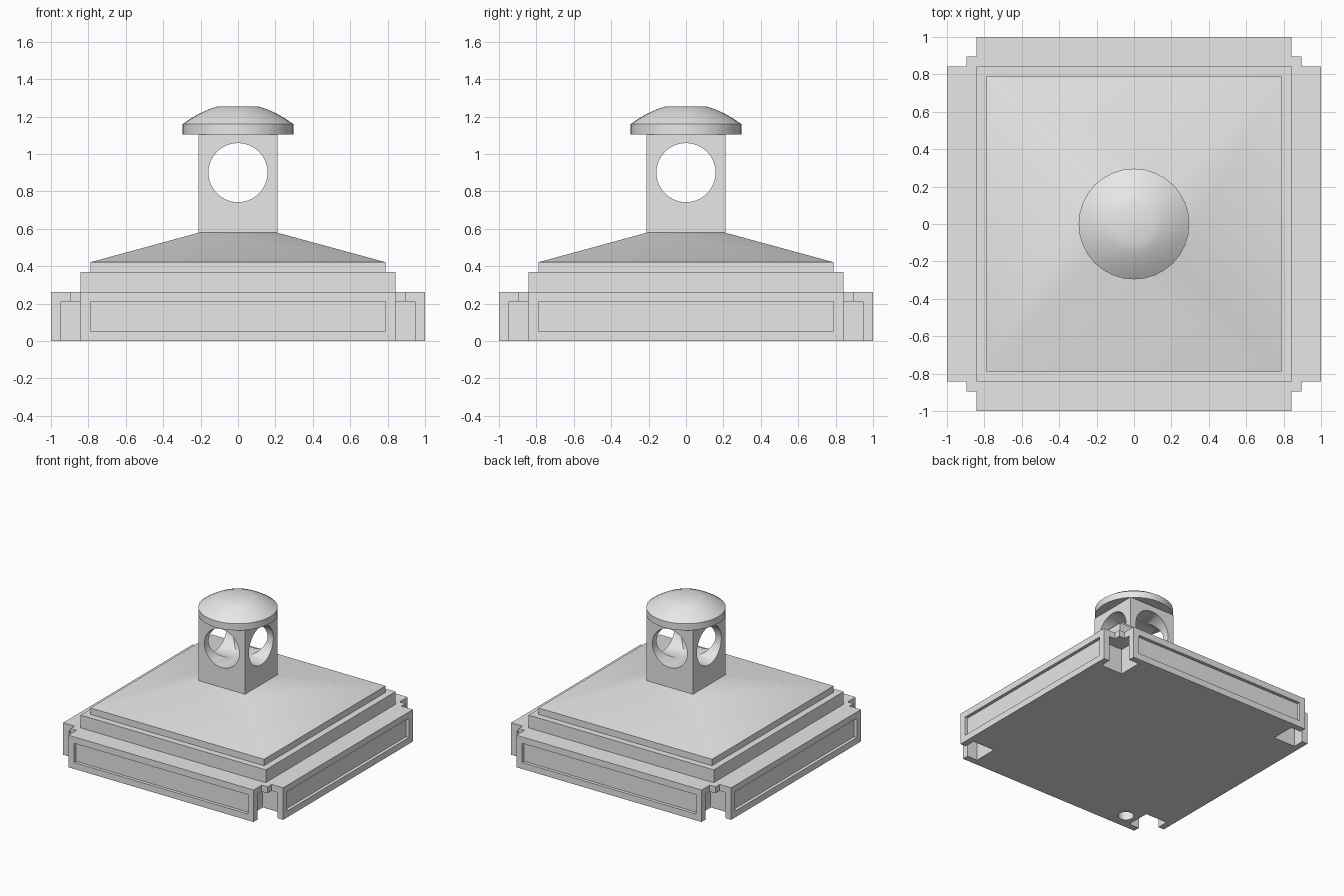
import bpy, bmesh, math
from mathutils import Matrix, Vector

if "Cube" in bpy.data.objects:
    bpy.data.objects.remove(bpy.data.objects["Cube"], do_unlink=True)

U = 1 / 19  # design module

stone = bpy.data.materials.new("light grey stone")
stone.use_nodes = True
GREY = (0.8, 0.8, 0.8, 1)
stone.diffuse_color = GREY
stone.node_tree.nodes["Principled BSDF"].inputs["Base Color"].default_value = GREY


def add_box(bm, lo, hi, turn=0):
    """Box between two corners, turned about the vertical axis by quarter turns."""
    lo, hi = Vector(lo), Vector(hi)
    size = hi - lo
    mat = (Matrix.Rotation(turn * math.pi / 2, 4, 'Z')
           @ Matrix.Translation((lo + hi) / 2) @ Matrix.Diagonal((*size, 1)))
    bmesh.ops.create_cube(bm, size=1, matrix=mat)


def add_cylinder(bm, radius, depth, matrix, sides=48):
    bmesh.ops.create_cone(bm, cap_ends=True, segments=sides, radius1=radius,
                          radius2=radius, depth=depth, matrix=matrix)


def finish(name, bm):
    bmesh.ops.recalc_face_normals(bm, faces=bm.faces)
    mesh = bpy.data.meshes.new(name)
    bm.to_mesh(mesh)
    bm.free()
    mesh.materials.append(stone)
    obj = bpy.data.objects.new(name, mesh)
    bpy.context.collection.objects.link(obj)
    return obj


def block(name, half, z0, z1):
    bm = bmesh.new()
    add_box(bm, (-half, -half, z0), (half, half, z1))
    return finish(name, bm)


def select(obj):
    bpy.ops.object.select_all(action='DESELECT')
    obj.select_set(True)
    bpy.context.view_layer.objects.active = obj


def cut(obj, bm):
    """Subtract the shapes in bm from the object."""
    cutter = finish("cutter", bm)
    cutter.hide_render = True
    mod = obj.modifiers.new("cut", 'BOOLEAN')
    mod.operation = 'DIFFERENCE'
    mod.solver = 'EXACT'
    mod.object = cutter
    select(obj)
    bpy.ops.object.modifier_apply(modifier=mod.name)
    bpy.data.objects.remove(cutter, do_unlink=True)


def smooth(obj):
    select(obj)
    bpy.ops.object.shade_smooth_by_angle(angle=math.radians(35))


# Plinth with stepped corners, corner pockets and sunken side panels
plinth = block("plinth", 1, 0, 5 * U)
corner_cuts = [
    ((16 * U, 17 * U, -1), (2, 2, 1)),
    ((17 * U, 16 * U, -1), (2, 2, 1)),
    ((16 * U, 16 * U, -1), (2, 2, 4 * U)),
    ((0.75, 0.75, -1), (18 * U, 18 * U, 4 * U)),
    ((-15 * U, -2, U), (15 * U, -1 + U / 2, 4 * U)),
]
for lo, hi in corner_cuts:
    bm = bmesh.new()
    for turn in range(4):
        add_box(bm, lo, hi, turn)
    cut(plinth, bm)

# Drain hole in the underside
bm = bmesh.new()
add_cylinder(bm, 0.06, 0.32, Matrix.Translation((-0.65, -0.87, 0)), 32)
cut(plinth, bm)
smooth(plinth)

# Stepped tiers
block("lower_tier", 16 * U, 5 * U, 7 * U)
block("upper_tier", 15 * U, 7 * U, 8 * U)

# Sloped roof
bm = bmesh.new()
bmesh.ops.create_cone(
    bm, cap_ends=False, segments=4, radius1=15 * U * math.sqrt(2),
    radius2=4 * U * math.sqrt(2), depth=3 * U,
    matrix=Matrix.Translation((0, 0, 9.5 * U)) @ Matrix.Rotation(math.pi / 4, 4, 'Z'))
smooth(finish("roof", bm))

# Square lantern pierced by a round opening each way
lantern = block("lantern", 4 * U, 11 * U, 21 * U)
for axis in 'XY':
    bm = bmesh.new()
    add_cylinder(bm, 3 * U, 1, Matrix.Translation((0, 0, 0.9))
                 @ Matrix.Rotation(math.pi / 2, 4, axis), 64)
    cut(lantern, bm)
smooth(lantern)

# Domed cap turned from a profile
profile = [(0, 1.105), (0.296, 1.105), (0.296, 1.16), (0.25, 1.191),
           (0.2, 1.219), (0.15, 1.241), (0.11, 1.254), (0, 1.254)]
bm = bmesh.new()
verts = [bm.verts.new((r, 0, z)) for r, z in profile]
edges = [bm.edges.new(pair) for pair in zip(verts, verts[1:])]
bmesh.ops.spin(bm, geom=verts + edges, cent=(0, 0, 0), axis=(0, 0, 1),
               angle=math.tau, steps=32)
bmesh.ops.remove_doubles(bm, verts=bm.verts, dist=0.0005)
smooth(finish("cap", bm))
